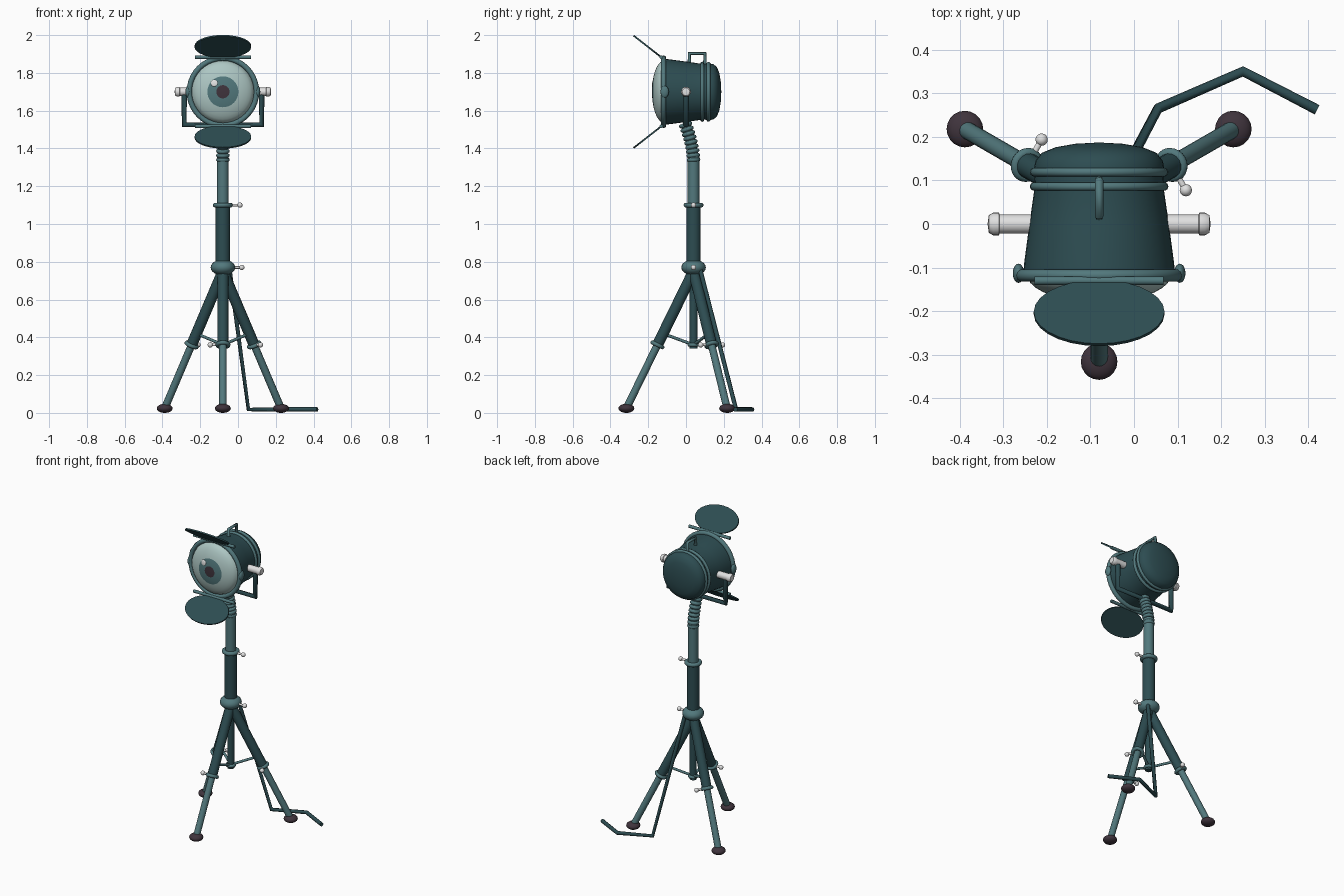
import bpy, bmesh
from math import sin, cos, pi, radians, sqrt
from mathutils import Vector, Matrix

if "Cube" in bpy.data.objects:
    bpy.data.objects.remove(bpy.data.objects["Cube"])


def material(name, r, g, b):
    m = bpy.data.materials.new(name)
    m.diffuse_color = (r, g, b, 1)
    m.use_nodes = True
    m.node_tree.nodes["Principled BSDF"].inputs["Base Color"].default_value = (r, g, b, 1)
    return m


DARK = material("dark teal", 0.026, 0.073, 0.083)
LIGHT = material("light teal", 0.085, 0.19, 0.205)
GLASS = material("pale glass", 0.42, 0.57, 0.55)
PLUM = material("dark plum", 0.05, 0.034, 0.046)
WHITE = material("white", 0.75, 0.75, 0.75)

X, Y, Z = Vector((1, 0, 0)), Vector((0, 1, 0)), Vector((0, 0, 1))
AXIS = Vector((-0.08, 0.04, 0))       # tripod centre line
HEAD = Vector((-0.08, 0, 1.70))       # lamp centre


def finish(name, bm, mat, angle=40):
    bmesh.ops.recalc_face_normals(bm, faces=bm.faces)
    mesh = bpy.data.meshes.new(name)
    bm.to_mesh(mesh)
    bm.free()
    ob = bpy.data.objects.new(name, mesh)
    bpy.context.collection.objects.link(ob)
    mesh.materials.append(mat)
    bpy.ops.object.select_all(action='DESELECT')
    ob.select_set(True)
    bpy.context.view_layer.objects.active = ob
    bpy.ops.object.shade_smooth_by_angle(angle=radians(angle))
    return ob


def frame(pos, direction):
    """Matrix that puts local z along a direction."""
    return Matrix.Translation(pos) @ Vector(direction).to_track_quat('Z', 'Y').to_matrix().to_4x4()


def rod(name, a, b, r, mat, sides=16):
    a, b = Vector(a), Vector(b)
    bm = bmesh.new()
    bmesh.ops.create_cone(bm, cap_ends=True, segments=sides, radius1=r, radius2=r,
                          depth=(b - a).length, matrix=frame((a + b) / 2, b - a))
    return finish(name, bm, mat)


def blob(name, pos, size, mat, direction=Z):
    bm = bmesh.new()
    bmesh.ops.create_uvsphere(bm, u_segments=20, v_segments=12, radius=1,
                              matrix=frame(pos, direction) @ Matrix.Diagonal((*size, 1)))
    return finish(name, bm, mat)


def lathe(name, pos, direction, profile, mat, segs=32, closed=False):
    """Spin (radius, height) points around a direction."""
    bm = bmesh.new()
    verts = [bm.verts.new((r, 0, h)) for r, h in profile]
    edges = [bm.edges.new(p) for p in zip(verts, verts[1:])]
    if closed:
        edges.append(bm.edges.new((verts[-1], verts[0])))
    bmesh.ops.spin(bm, geom=verts + edges, cent=(0, 0, 0), axis=(0, 0, 1),
                   angle=2 * pi, steps=segs)
    bmesh.ops.remove_doubles(bm, verts=bm.verts, dist=0.0002)
    bm.transform(frame(pos, direction))
    return finish(name, bm, mat)


def ring(name, pos, direction, major, minor, mat, segs=32):
    pts = [(major + minor * cos(2 * pi * i / 10), minor * sin(2 * pi * i / 10)) for i in range(10)]
    return lathe(name, pos, direction, pts, mat, segs, True)


def pipe(name, points, r, mat):
    cu = bpy.data.curves.new(name, 'CURVE')
    cu.dimensions = '3D'
    cu.bevel_depth, cu.bevel_resolution, cu.use_fill_caps = r, 2, True
    sp = cu.splines.new('POLY')
    sp.points.add(len(points) - 1)
    for p, co in zip(sp.points, points):
        p.co = (*co, 1)
    ob = bpy.data.objects.new(name, cu)
    bpy.context.collection.objects.link(ob)
    cu.materials.append(mat)
    return ob


def screw(name, pos, direction, length):
    """Small tightening knob with a ball end."""
    pos, d = Vector(pos), Vector(direction)
    rod(name + "_stem", pos, pos + d * length, 0.007, WHITE, 10)
    blob(name + "_ball", pos + d * length, (0.014,) * 3, WHITE)


# Centre column
rod("lower_column", AXIS + Z * 0.34, AXIS + Z * 0.76, 0.021, DARK)
rod("middle_column", AXIS + Z * 0.77, AXIS + Z * 1.1, 0.038, DARK)
rod("upper_column", AXIS + Z * 1.1, AXIS + Z * 1.36, 0.031, LIGHT)
blob("tripod_hub", AXIS + Z * 0.77, (0.065, 0.065, 0.042), LIGHT)
ring("column_collar", AXIS + Z * 1.1, Z, 0.04, 0.013, LIGHT, 24)
screw("column_screw", AXIS + Z * 1.1 + X * 0.04, X, 0.05)
screw("hub_screw", AXIS + Z * 0.77 + X * 0.05, X, 0.05)
ring("brace_collar", AXIS + Z * 0.36, Z, 0.022, 0.01, LIGHT, 20)

# Three telescopic legs with collars, screws, braces and feet
for i, side in enumerate(("front", "left", "right")):
    a = radians(270 + 120 * i)
    out = Vector((cos(a), sin(a), 0))

    def on_leg(z):
        return AXIS + out * 0.355 * (0.75 - z) / 0.725 + Z * z

    slope = on_leg(0) - on_leg(0.75)
    rod(side + "_upper_leg", on_leg(0.75), on_leg(0.36), 0.029, DARK)
    rod(side + "_lower_leg", on_leg(0.38), on_leg(0.025), 0.02, LIGHT)
    ring(side + "_leg_collar", on_leg(0.36), slope, 0.029, 0.011, LIGHT, 24)
    screw(side + "_leg_screw", on_leg(0.36) + out.cross(Z) * 0.03, out.cross(Z), 0.037)
    rod(side + "_brace", on_leg(0.42), AXIS + Z * 0.36, 0.008, LIGHT, 10)
    blob(side + "_foot", on_leg(0.024), (0.042, 0.042, 0.024), PLUM)

# Power cable
pipe("cable", [(-0.045, 0.075, 0.76), (0.055, 0.265, 0.018), (0.25, 0.35, 0.018),
               (0.42, 0.262, 0.018)], 0.012, DARK)

# Ribbed flexible neck
neck = []
for i in range(9):
    t = i / 8
    neck.append(Vector((-0.08, 0.04 - 0.042 * t ** 1.6, 1.34 + 0.185 * t)))
pipe("neck_core", neck, 0.026, LIGHT)
for i in range(9):
    tangent = neck[min(i + 1, 8)] - neck[max(i - 1, 0)]
    ring("neck_rib", neck[i], tangent, 0.025, 0.011, LIGHT, 20)

# Yoke with side pivots
pipe("yoke", [HEAD + X * sx * 0.205 + Z * h for sx, h in
              ((-1, 0), (-1, -0.175), (1, -0.175), (1, 0))], 0.016, DARK)
for s, side in ((1, "left"), (-1, "right")):
    lathe(side + "_pivot", HEAD, X * s,
          [(0, 0.13), (0.022, 0.13), (0.022, 0.228), (0.026, 0.23), (0.026, 0.243),
           (0.02, 0.253), (0, 0.256)], WHITE, 20)
    blob(side + "_rim_stud", HEAD + Vector((s * 0.185, -0.113, 0)), (0.013, 0.022, 0.032), LIGHT)

# Lamp housing
lathe("housing", HEAD, Y,
      [(0, -0.105), (0.174, -0.115), (0.172, -0.09), (0.16, 0), (0.147, 0.09), (0.15, 0.125),
       (0.146, 0.145), (0.132, 0.163), (0.1, 0.176), (0.055, 0.184), (0, 0.187)], DARK, 40)
ring("front_rim", HEAD - Y * 0.118, Y, 0.178, 0.014, LIGHT, 40)
for y in (0.086, 0.119):
    ring("rear_band", HEAD + Y * y, Y, 0.149, 0.01, LIGHT, 40)
pipe("carry_handle", [HEAD + Vector((0, y, z)) for y, z in
                      ((0.018, 0.14), (0.018, 0.203), (0.1, 0.203), (0.1, 0.14))], 0.01, LIGHT)


# Domed lens, coloured by distance from its centre
def bulge(r):
    return 0.115 + 0.065 * sqrt(max(0, 1 - (r / 0.166) ** 2))


radii = (0, 0.035, 0.06, 0.082, 0.105, 0.128, 0.145, 0.158, 0.166)
lens = lathe("lens", HEAD, -Y, [(r, bulge(r)) for r in radii], GLASS, 40)
lens.data.materials.append(LIGHT)
lens.data.materials.append(PLUM)
for p in lens.data.polygons:
    d = p.center - HEAD
    r = sqrt(d.x ** 2 + d.z ** 2)
    p.material_index = 2 if r < 0.034 else 1 if r < 0.081 else 0
blob("lens_glint", HEAD + Vector((-0.046, -bulge(0.066), 0.046)), (0.018, 0.018, 0.004),
     WHITE, (-0.14, -1, 0.14))

# Oval shutters on hinge rods
for s, side in ((1, "upper"), (-1, "lower")):
    hinge = HEAD + Vector((0, -0.13, s * 0.183))
    rod(side + "_hinge", hinge - X * 0.148, hinge + X * 0.148, 0.01, LIGHT, 10)
    bm = bmesh.new()
    bmesh.ops.create_cone(bm, cap_ends=True, segments=28, radius1=1, radius2=1, depth=1)
    bm.transform(Matrix.Translation(HEAD + Vector((0, -0.204, s * 0.24)))
                 @ Matrix.Rotation(radians(-38 * s), 4, 'X')
                 @ Matrix.Diagonal((0.15, 0.093, 0.009, 1)))
    finish(side + "_shutter", bm, DARK)
